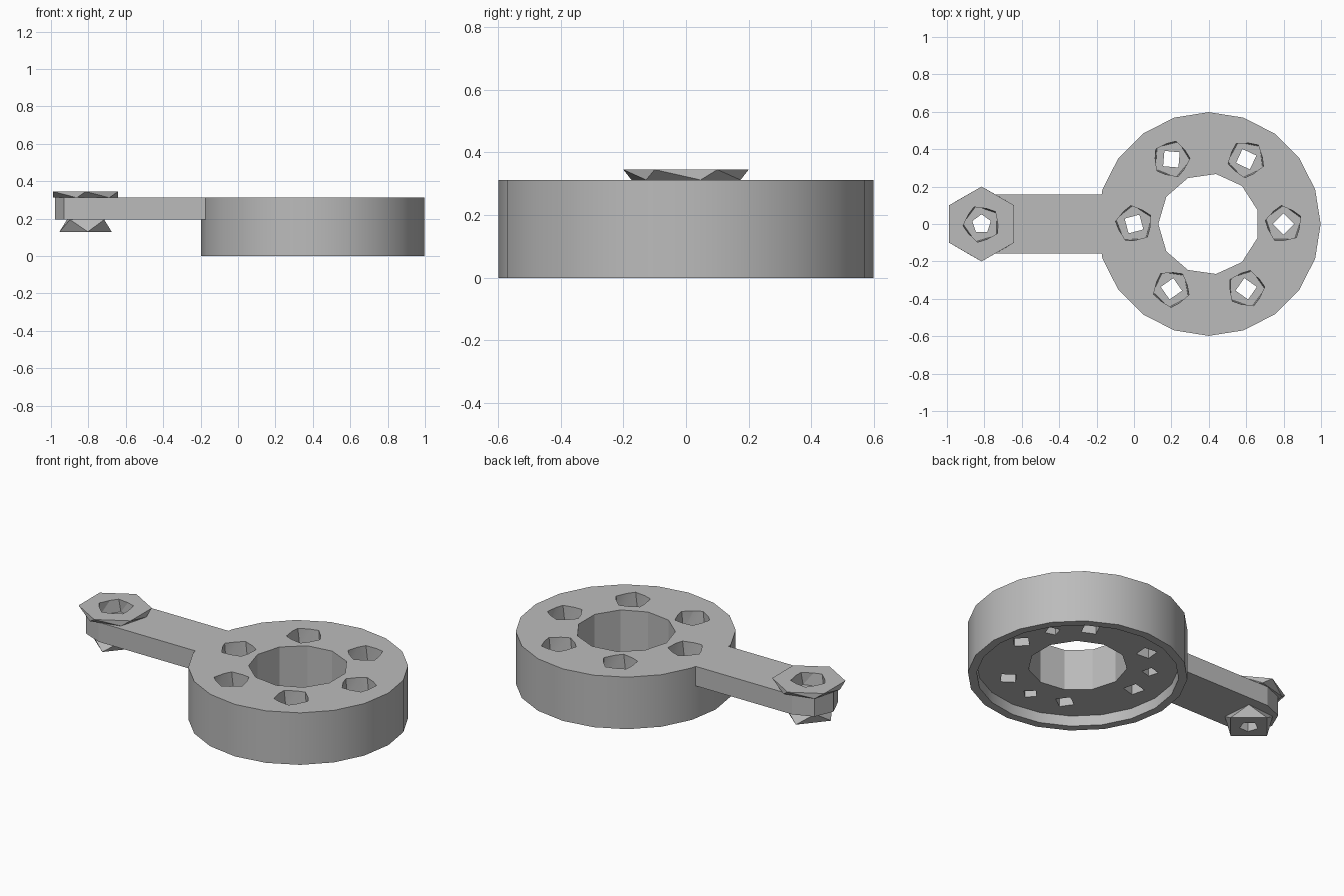
import bpy, bmesh
from math import cos, sin, radians, pi

if "Cube" in bpy.data.objects:
    bpy.data.objects.remove(bpy.data.objects["Cube"], do_unlink=True)

grey = bpy.data.materials.new("plain grey")
grey.use_nodes = True
grey.diffuse_color = (0.5, 0.5, 0.5, 1)
grey.node_tree.nodes["Principled BSDF"].inputs["Base Color"].default_value = (0.5, 0.5, 0.5, 1)


def hull(name, points):
    """Convex solid around the points, with flat areas merged."""
    bm = bmesh.new()
    for p in points:
        bm.verts.new(p)
    bmesh.ops.convex_hull(bm, input=bm.verts)
    bmesh.ops.dissolve_limit(bm, angle_limit=radians(0.5), verts=bm.verts, edges=bm.edges)
    bmesh.ops.recalc_face_normals(bm, faces=bm.faces)
    mesh = bpy.data.meshes.new(name)
    bm.to_mesh(mesh)
    bm.free()
    mesh.materials.append(grey)
    ob = bpy.data.objects.new(name, mesh)
    bpy.context.collection.objects.link(ob)
    return ob


def ring(sides, r, x, y, z, turn):
    """Corners of a regular polygon lying flat, turned by degrees."""
    angles = [radians(turn) + 2 * pi * i / sides for i in range(sides)]
    return [(x + r * cos(a), y + r * sin(a), z) for a in angles]


def prism(name, sides, r, x, y, z0, z1, turn=90, twist=0, r_top=None):
    return hull(name, ring(sides, r, x, y, z0, turn)
                + ring(sides, r_top or r, x, y, z1, turn + twist))


def cut(target, cutters):
    """Subtract the cutters, then bake and remove them."""
    for c in cutters:
        c.hide_render = True
        mod = target.modifiers.new("cut", 'BOOLEAN')
        mod.operation = 'DIFFERENCE'
        mod.solver = 'EXACT'
        mod.object = c
    graph = bpy.context.evaluated_depsgraph_get()
    target.data = bpy.data.meshes.new_from_object(target.evaluated_get(graph))
    target.modifiers.clear()
    for c in cutters:
        bpy.data.objects.remove(c, do_unlink=True)


CX, PIN_X, TOP = 0.4, -0.815, 0.312

# Round body with a shallow recess below and a wide centre bore
body = prism("round_body", 20, 0.598, CX, 0, 0, TOP)
cut(body, [prism("recess_cutter", 20, 0.55, CX, 0, -0.1, 0.063),
           prism("bore_cutter", 11, 0.27, CX, 0, -0.1, 0.5, 180)])

# Six counterbored bolt holes and three blind holes between them
cutters = []
for i in range(6):
    a = radians(60 * i)
    x, y = CX + 0.4 * cos(a), 0.4 * sin(a)
    cutters.append(prism("bolt_head_cutter", 5, 0.1, x, y, 0.19, 0.4, 90 + 25 * i, 12))
    cutters.append(prism("bolt_cutter", 4, 0.058, x, y, -0.1, 0.25, 20 * i))
for deg in (30, 150, 270):
    a = radians(deg)
    cutters.append(prism("blind_cutter", 4, 0.045, CX + 0.4 * cos(a), 0.4 * sin(a),
                         -0.1, 0.18, deg))
cut(body, cutters)

# Arm with a rounded end
outline = [(-0.16, -0.157), (-0.16, 0.157)]
outline += [(PIN_X + 0.163 * cos(radians(d)), 0.157 * sin(radians(d)))
            for d in range(90, 271, 45)]
arm = hull("arm", [(x, y, z) for x, y in outline for z in (0.195, TOP)])

# Hexagonal cap above and square foot below the arm end
cap = prism("arm_cap", 6, 0.18, PIN_X, 0, TOP, 0.345, 75, 15, 0.2)
foot = prism("arm_foot", 4, 0.14, PIN_X, 0, 0.13, 0.195, 5, 45, 0.13)

# Stepped hole through cap, arm and foot
for part in (arm, cap, foot):
    cut(part, [prism("socket_cutter", 5, 0.1, PIN_X, 0, 0.27, 0.4, 35, 12),
               prism("pin_cutter", 5, 0.052, PIN_X, 0, 0.05, 0.35, 90)])

# Smooth the round wall and keep real edges sharp
bpy.ops.object.select_all(action='DESELECT')
body.select_set(True)
bpy.context.view_layer.objects.active = body
bpy.ops.object.shade_smooth_by_angle(angle=radians(25))
